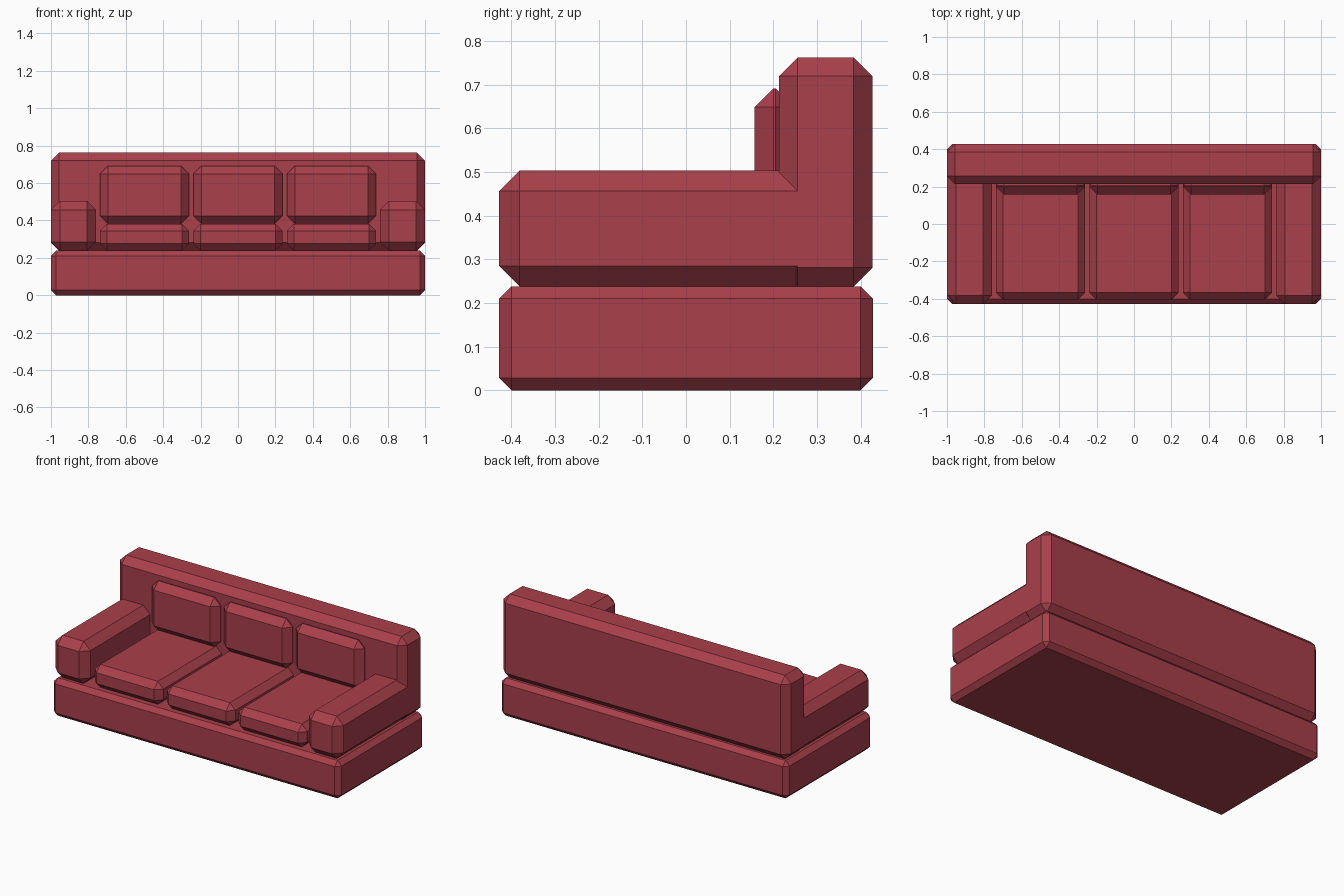
import bpy
import bmesh
from mathutils import Vector

if "Cube" in bpy.data.objects:
    bpy.data.objects.remove(bpy.data.objects["Cube"])

fabric = bpy.data.materials.new("red_fabric")
fabric.diffuse_color = (0.40, 0.05, 0.07, 1)
fabric.use_nodes = True
fabric.node_tree.nodes["Principled BSDF"].inputs["Base Color"].default_value = fabric.diffuse_color


def padded_box(name, lo, hi, chamfer):
    """Box between two corners with every edge chamfered."""
    lo, hi = Vector(lo), Vector(hi)
    mesh = bpy.data.meshes.new(name)
    bm = bmesh.new()
    bmesh.ops.create_cube(bm, size=1)
    bmesh.ops.scale(bm, vec=hi - lo, verts=bm.verts)
    bmesh.ops.translate(bm, vec=(lo + hi) / 2, verts=bm.verts)
    bm.to_mesh(mesh)
    bm.free()
    mesh.materials.append(fabric)
    obj = bpy.data.objects.new(name, mesh)
    bpy.context.collection.objects.link(obj)
    bevel = obj.modifiers.new("chamfer", 'BEVEL')
    bevel.width = chamfer
    bevel.segments = 1
    return obj


# Plinth and backrest
padded_box("base", (-1, -0.428, 0), (1, 0.428, 0.238), 0.028)
padded_box("backrest", (-1, 0.213, 0.238), (1, 0.427, 0.763), 0.043)

# Armrests, their rear ends buried in the backrest
for side, x0, x1 in (("left", -1, -0.76), ("right", 0.76, 1)):
    padded_box(side + "_armrest", (x0, -0.428, 0.238), (x1, 0.302, 0.504), 0.047)

# Three seat cushions and three back cushions
for side, x in (("left", -0.5), ("middle", 0), ("right", 0.5)):
    padded_box(side + "_seat_cushion", (x - 0.238, -0.405, 0.238), (x + 0.238, 0.25, 0.382), 0.038)
    padded_box(side + "_back_cushion", (x - 0.238, 0.157, 0.382), (x + 0.238, 0.248, 0.692), 0.043)
